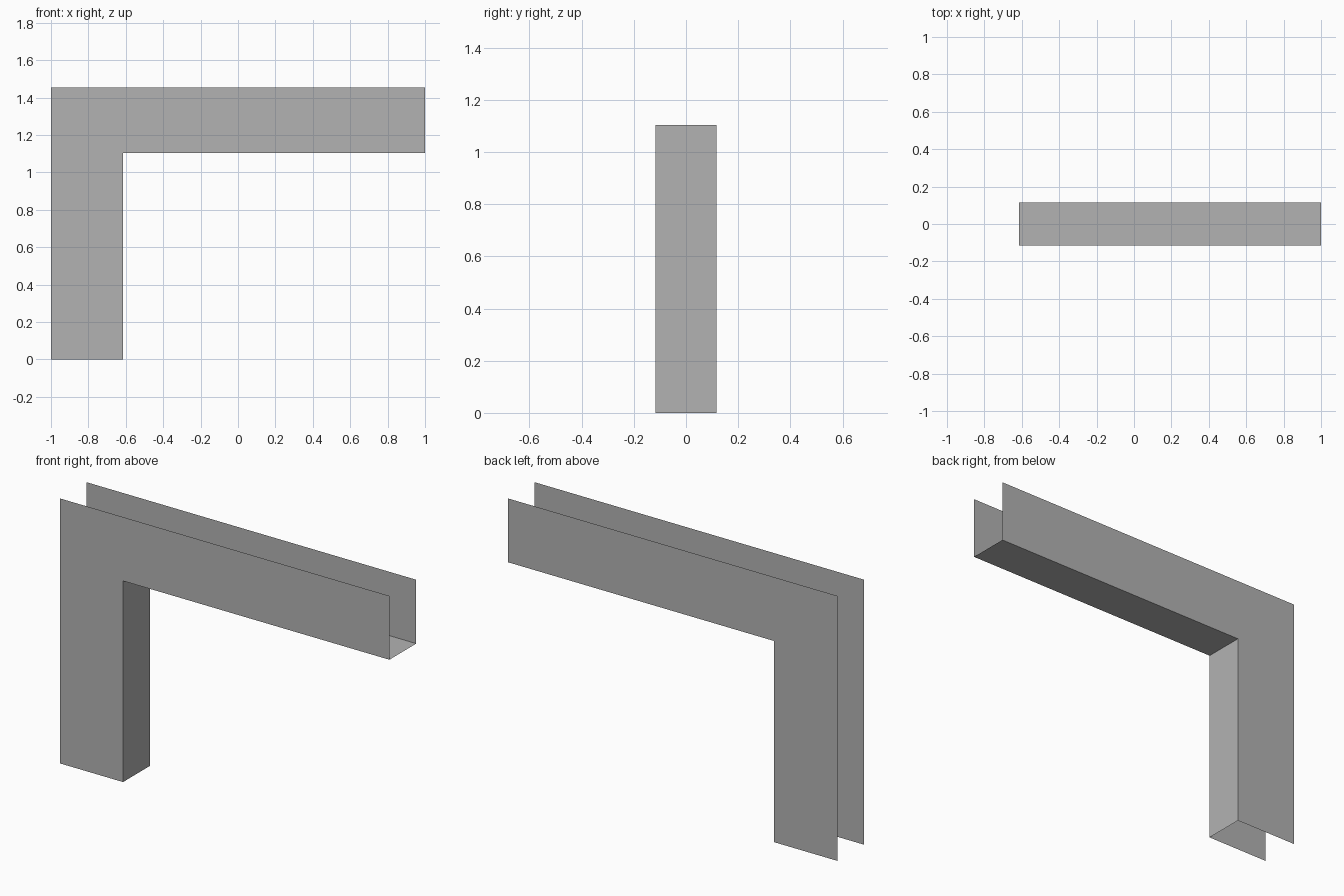
import bpy
import bmesh

cube = bpy.data.objects.get("Cube")
if cube:
    bpy.data.objects.remove(cube, do_unlink=True)

HALF_DEPTH = 0.116
INNER_X, INNER_Z, TOP = -0.616, 1.103, 1.453

# Single flat grey
grey = bpy.data.materials.new("plain_grey")
grey.use_nodes = True
colour = (0.45, 0.45, 0.45, 1)
grey.diffuse_color = colour
grey.node_tree.nodes["Principled BSDF"].inputs["Base Color"].default_value = colour

# L-shaped outline in x and z, anticlockwise from the foot
outline = [(-1, 0), (INNER_X, 0), (INNER_X, INNER_Z),
           (1, INNER_Z), (1, TOP), (-1, TOP)]

bm = bmesh.new()
front = [bm.verts.new((x, -HALF_DEPTH, z)) for x, z in outline]
back = [bm.verts.new((x, HALF_DEPTH, z)) for x, z in outline]

# Two L-shaped side panels
bm.faces.new(front)
bm.faces.new(back[::-1])

# Inner walls joining the panels; the outer sides and ends stay open
for a, b in ((1, 2), (2, 3)):
    bm.faces.new((front[a], back[a], back[b], front[b]))

mesh = bpy.data.meshes.new("corner_channel")
bm.to_mesh(mesh)
bm.free()
mesh.materials.append(grey)
channel = bpy.data.objects.new("corner_channel", mesh)
bpy.context.collection.objects.link(channel)
